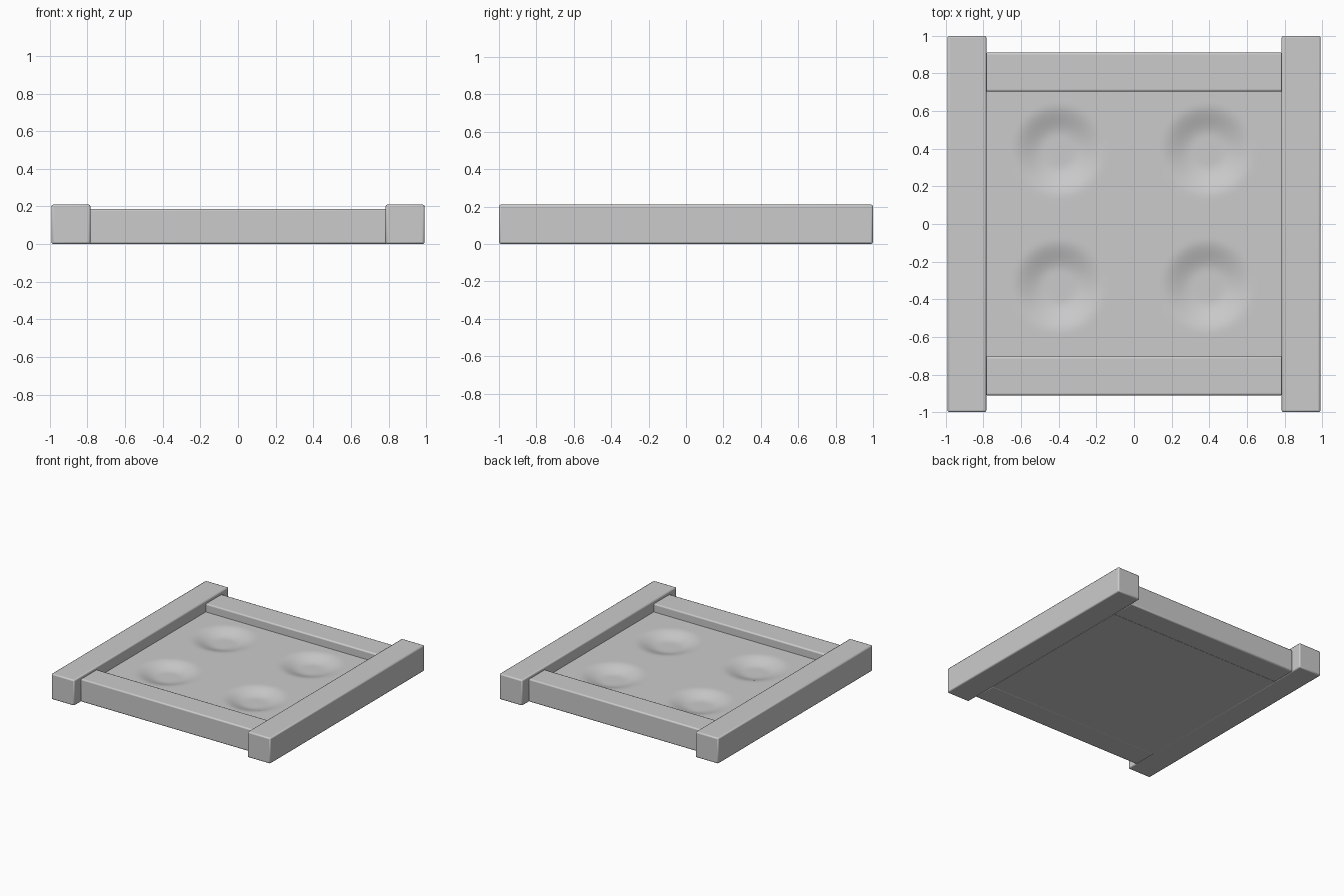
import bpy, bmesh, math

cube = bpy.data.objects.get("Cube")
if cube:
    bpy.data.objects.remove(cube, do_unlink=True)

grey = bpy.data.materials.new("plain grey")
grey.use_nodes = True
grey.diffuse_color = (0.6, 0.6, 0.6, 1)
grey.node_tree.nodes["Principled BSDF"].inputs["Base Color"].default_value = grey.diffuse_color


def finish(name, bm):
    bmesh.ops.recalc_face_normals(bm, faces=bm.faces)
    mesh = bpy.data.meshes.new(name)
    bm.to_mesh(mesh)
    bm.free()
    mesh.materials.append(grey)
    obj = bpy.data.objects.new(name, mesh)
    bpy.context.collection.objects.link(obj)
    return obj


def smooth(obj, degrees):
    bpy.ops.object.select_all(action="DESELECT")
    obj.select_set(True)
    bpy.context.view_layer.objects.active = obj
    bpy.ops.object.shade_smooth_by_angle(angle=math.radians(degrees))


def beam(name, size, x, y):
    """Softly bevelled beam standing on the ground."""
    bm = bmesh.new()
    bmesh.ops.create_cube(bm, size=1)
    for v in bm.verts:
        v.co = (v.co.x * size[0] + x, v.co.y * size[1] + y, (v.co.z + 0.5) * size[2])
    obj = finish(name, bm)
    bevel = obj.modifiers.new("soft edges", "BEVEL")
    bevel.width = 0.01
    bevel.segments = 2
    smooth(obj, 50)


# Long side rails and lower cross bars
for side, sign in (("left", 1), ("right", -1)):
    beam(side + "_rail", (0.207, 2, 0.21), sign * 0.888, 0)
for end, sign in (("front", -1), ("back", 1)):
    beam(end + "_bar", (1.58, 0.207, 0.187), 0, sign * 0.807)

# Sunken panel with four round dents
TOP, DEPTH, INNER, OUTER = 0.12, 0.04, 0.08, 0.25
dents = [(x, y) for x in (-0.4, 0.39) for y in (-0.33, 0.39)]


def panel_height(x, y):
    r = min(math.hypot(x - cx, y - cy) for cx, cy in dents)
    t = min(max((OUTER - r) / (OUTER - INNER), 0), 1)
    return TOP - DEPTH * t * t * (3 - 2 * t)


bm = bmesh.new()
bmesh.ops.create_grid(bm, x_segments=72, y_segments=66, size=1)
for v in bm.verts:
    x, y = v.co.x * 0.79, v.co.y * 0.71
    v.co = (x, y, panel_height(x, y))
rim = [e for e in bm.edges if e.is_boundary]
walls = bmesh.ops.extrude_edge_only(bm, edges=rim)["geom"]
for v in walls:
    if isinstance(v, bmesh.types.BMVert):
        v.co.z = 0
bmesh.ops.contextual_create(bm, geom=[e for e in walls if isinstance(e, bmesh.types.BMEdge) and e.is_boundary])
smooth(finish("dented_panel", bm), 40)
